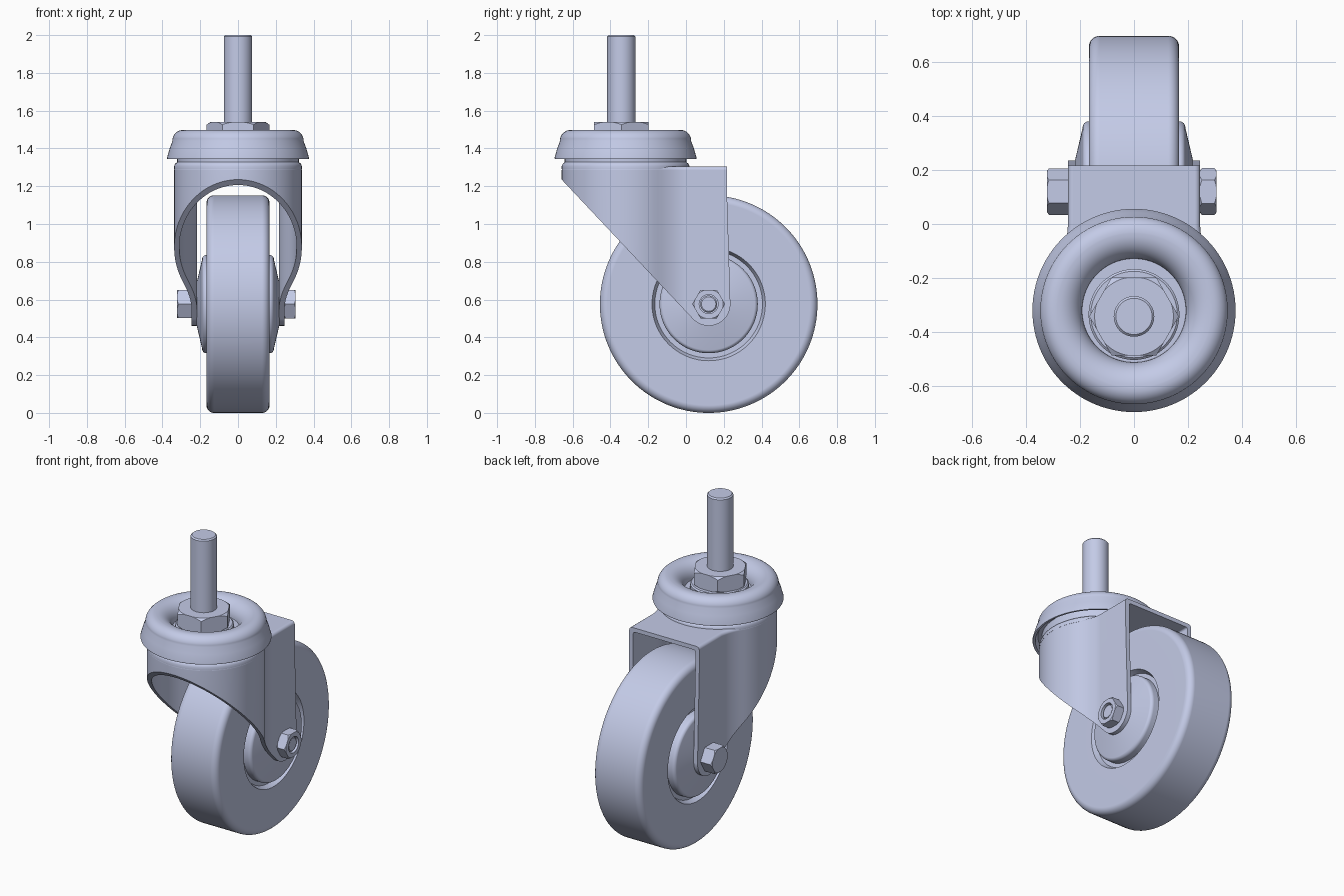
import bpy, bmesh
from math import cos, sin, pi, radians, sqrt

cube = bpy.data.objects.get("Cube")
if cube:
    bpy.data.objects.remove(cube)

COLOUR = (0.59, 0.64, 0.86, 1)
steel = bpy.data.materials.new("pale blue grey")
steel.use_nodes = True
steel.diffuse_color = COLOUR
steel.node_tree.nodes["Principled BSDF"].inputs["Base Color"].default_value = COLOUR


def put(a, b, h, axis):
    """Place plane coordinates a, b at height h along the axis."""
    return (a, b, h) if axis == "z" else (h, a, b)


def make(name, bm):
    bmesh.ops.recalc_face_normals(bm, faces=bm.faces)
    mesh = bpy.data.meshes.new(name)
    bm.to_mesh(mesh)
    bm.free()
    mesh.materials.append(steel)
    ob = bpy.data.objects.new(name, mesh)
    bpy.context.collection.objects.link(ob)
    return ob


def activate(ob):
    bpy.ops.object.select_all(action="DESELECT")
    ob.select_set(True)
    bpy.context.view_layer.objects.active = ob


def finish(ob):
    activate(ob)
    bpy.ops.object.shade_smooth_by_angle(angle=radians(32))
    mod = ob.modifiers.new("weighted normals", "WEIGHTED_NORMAL")
    mod.keep_sharp = True
    return ob


def arc(a, b, r, start, end, n=8):
    angles = [radians(start + (end - start) * i / n) for i in range(n + 1)]
    return [(a + r * cos(t), b + r * sin(t)) for t in angles]


def lathe(name, profile, centre=(0, 0), axis="z", n=96):
    """Spin an open profile of (radius, height) about the axis."""
    bm = bmesh.new()
    rings = []
    for r, h in profile:
        rings.append([bm.verts.new(put(centre[0] + r * cos(2 * pi * i / n),
                                       centre[1] + r * sin(2 * pi * i / n), h, axis))
                      for i in range(n)])
    for low, high in zip(rings, rings[1:]):
        for i in range(n):
            j = (i + 1) % n
            bm.faces.new((low[i], low[j], high[j], high[i]))
    bmesh.ops.remove_doubles(bm, verts=bm.verts, dist=1e-5)
    return make(name, bm)


def prism(name, points, lo, hi, axis="z", bevel=0):
    """Extrude an outline along the axis, rounding the far rim if asked."""
    bm = bmesh.new()
    base = [bm.verts.new(put(a, b, lo, axis)) for a, b in points]
    top = [bm.verts.new(put(a, b, hi, axis)) for a, b in points]
    bm.faces.new(base)
    cap = bm.faces.new(top)
    for i in range(len(points)):
        j = (i + 1) % len(points)
        bm.faces.new((base[i], base[j], top[j], top[i]))
    bmesh.ops.recalc_face_normals(bm, faces=bm.faces)
    if bevel:
        bmesh.ops.bevel(bm, geom=list(cap.edges), offset=bevel, segments=4,
                        profile=0.5, affect="EDGES")
    return make(name, bm)


def boolean(ob, tool, operation):
    mod = ob.modifiers.new("cut", "BOOLEAN")
    mod.operation, mod.object, mod.solver = operation, tool, "EXACT"
    activate(ob)
    bpy.ops.object.modifier_apply(modifier=mod.name)
    bpy.data.objects.remove(tool)


def hex_nut(name, centre, radius, lo, hi, axis, chamfer_lo, chamfer_hi):
    """Hexagon with turned chamfers on the chosen ends."""
    hexagon = prism(name, arc(*centre, radius, 0, 300, 5), lo, hi, axis)
    inner, drop = radius * 0.87, radius * 0.1
    profile = [(0, lo - 0.001), (inner, lo - 0.001), (radius * 1.02, lo + drop),
               (radius * 1.02, hi - drop), (inner, hi + 0.001), (0, hi + 0.001)]
    if not chamfer_lo:
        profile[1:3] = [(radius * 1.02, lo - 0.001)]
    if not chamfer_hi:
        profile[-3:-1] = [(radius * 1.02, hi + 0.001)]
    boolean(hexagon, lathe("chamfer_tool", profile, centre, axis), "INTERSECT")
    return finish(hexagon)


SWIVEL = (0, -0.32)
STEM = (0, -0.342)
AXLE = (0.12, 0.576)

# Wheel: rounded tread, grooved flanks and a conical hub on both sides
half = [(0, 0.222), (0.10, 0.222), (0.232, 0.191)]
half += arc(0.238, 0.168, 0.022, 75, 0, 5)
half += [(0.26, 0.135), (0.285, 0.135), (0.30, 0.167)]
half += arc(0.536, 0.127, 0.04, 90, 0)
finish(lathe("wheel", half + [(r, -h) for r, h in reversed(half)], AXLE, "x", 128))


# Fork: round front housing flowing into two flat legs
def plan(radius, leg_x, back):
    """Horseshoe outline, with a curved blend from housing to leg."""
    sy = SWIVEL[1]
    turn = 30
    x0, y0 = radius * cos(radians(turn)), sy + radius * sin(radians(turn))
    yc = y0 + (x0 - leg_x) * sqrt(3)
    ye = yc + 0.06
    side = [(leg_x, back)]
    for i in range(9):
        t = 1 - i / 8
        a, b, c = (1 - t) ** 2, 2 * t * (1 - t), t * t
        side.append((a * x0 + (b + c) * leg_x, a * y0 + b * yc + c * ye))
    front = arc(0, sy, radius, turn, -180 - turn, 64)[1:-1]
    return side + front + [(-x, y) for x, y in reversed(side)]


fork = prism("fork", plan(0.338, 0.245, 0.4), 0.3, 1.305, bevel=0.02)
boolean(fork, prism("cavity", plan(0.311, 0.217, 0.5), 0.2, 1.279, bevel=0.012),
        "DIFFERENCE")
outline = [(0.217, 1.4), (-0.8, 1.4), (-0.8, 1.386)]
outline += arc(*AXLE, 0.115, 223, 360, 20) + [(0.217, 1.16)]
boolean(fork, prism("leg_outline", outline, -0.6, 0.6, "x"), "INTERSECT")
finish(fork)

# Swivel bearing: shoulder, race and domed cover
finish(lathe("bearing_shoulder", [(0, 1.29), (0.338, 1.29), (0.338, 1.307),
                                  (0.332, 1.32), (0.318, 1.33), (0, 1.33)], SWIVEL))
finish(lathe("bearing_race", [(0, 1.32), (0.322, 1.32), (0.322, 1.385), (0, 1.385)],
             SWIVEL))
cover = [(0.30, 1.375), (0.345, 1.375), (0.36, 1.345), (0.374, 1.343), (0.376, 1.35),
         (0.362, 1.40), (0.347, 1.44)]
cover += arc(0.29, 1.44, 0.058, 12, 90, 8)
cover += arc(0.285, 1.405, 0.093, 90, 180, 12)
cover += [(0.19, 1.385), (0.30, 1.375)]
finish(lathe("dome_cover", cover, SWIVEL))
finish(lathe("bearing_floor", [(0, 1.38), (0.195, 1.38), (0.195, 1.405), (0, 1.405)],
             SWIVEL))

# Stem with its washer and nut
finish(lathe("stem_washer", [(0, 1.39), (0.168, 1.39), (0.168, 1.435), (0.16, 1.442),
                             (0, 1.442)], (0, -0.335)))
hex_nut("stem_nut", STEM, 0.166, 1.44, 1.54, "z", True, True)
finish(lathe("stem", [(0, 1.40), (0.075, 1.40), (0.075, 1.992), (0.067, 2.0), (0, 2.0)],
             STEM, n=64))

# Axle bolt: head on the right, nut and bolt end on the left
finish(lathe("axle_bolt", [(0, -0.26), (0.045, -0.26), (0.045, 0.292), (0.038, 0.298),
                           (0, 0.298)], AXLE, "x", 48))
hex_nut("bolt_head", AXLE, 0.086, -0.322, -0.244, "x", True, False)
nut = hex_nut("axle_nut", AXLE, 0.087, 0.244, 0.305, "x", True, True)
boolean(nut, lathe("bore", [(0, 0.2), (0.05, 0.2), (0.05, 0.4), (0, 0.4)], AXLE, "x", 48),
        "DIFFERENCE")
